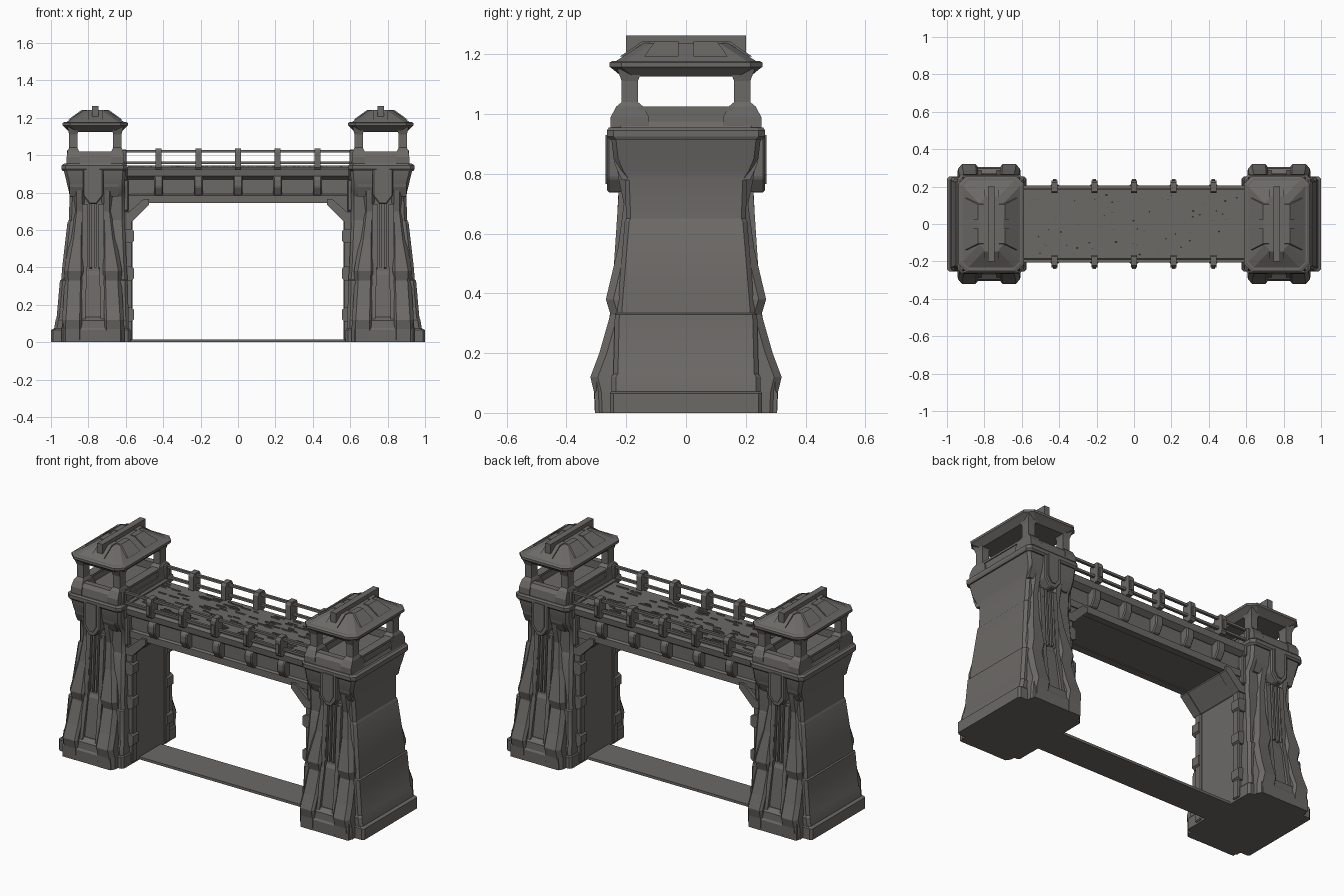
import bpy, bmesh, random

random.seed(4)
if "Cube" in bpy.data.objects:
    bpy.data.objects.remove(bpy.data.objects["Cube"])

stone = bpy.data.materials.new("weathered_grey")
stone.use_nodes = True
GREY = (0.150, 0.142, 0.134, 1)
stone.diffuse_color = GREY
bsdf = next(n for n in stone.node_tree.nodes if n.type == 'BSDF_PRINCIPLED')
bsdf.inputs["Base Color"].default_value = GREY
bsdf.inputs["Roughness"].default_value = 0.9


def finish(name, bm, mirror, bevel=0):
    """Turn a bmesh into an object, mirrored over the given axes."""
    bmesh.ops.recalc_face_normals(bm, faces=bm.faces)
    me = bpy.data.meshes.new(name)
    bm.to_mesh(me)
    bm.free()
    me.materials.append(stone)
    ob = bpy.data.objects.new(name, me)
    bpy.context.collection.objects.link(ob)
    if bevel:
        b = ob.modifiers.new("bevel", 'BEVEL')
        b.width, b.segments = bevel, 1
    if mirror:
        m = ob.modifiers.new("mirror", 'MIRROR')
        m.use_axis = ('x' in mirror, 'y' in mirror, False)
        m.use_mirror_merge = False


def skin(bm, rings):
    """Join equal rings of points into a capped solid."""
    loops = [[bm.verts.new(p) for p in r] for r in rings]
    n = len(loops[0])
    for a, b in zip(loops, loops[1:]):
        for i in range(n):
            j = (i + 1) % n
            bm.faces.new((a[i], a[j], b[j], b[i]))
    bm.faces.new(loops[0][::-1])
    bm.faces.new(loops[-1])


def rect(x0, x1, y0, y1, z):
    return [(x0, y0, z), (x1, y0, z), (x1, y1, z), (x0, y1, z)]


def box(name, x, y, z, mirror="xy", bevel=0):
    bm = bmesh.new()
    skin(bm, [rect(*x, *y, h) for h in z])
    finish(name, bm, mirror, bevel)


def prism(name, pts, axis, a, b, mirror="xy", bevel=0):
    """Extrude a profile: (y, z) along x, or (x, z) along y."""
    bm = bmesh.new()
    put = (lambda p, t: (t, p[0], p[1])) if axis == 'x' else (lambda p, t: (p[0], t, p[1]))
    skin(bm, [[put(p, t) for p in pts] for t in (a, b)])
    finish(name, bm, mirror, bevel)


def octagon(x0, x1, y, c, z):
    return [(x0 + c, -y, z), (x1 - c, -y, z), (x1, c - y, z), (x1, y - c, z),
            (x1 - c, y, z), (x0 + c, y, z), (x0, y - c, z), (x0, c - y, z)]


def tower(name, rows, c):
    """Stack of cut-corner sections given as (z, x0, x1, half depth)."""
    bm = bmesh.new()
    skin(bm, [octagon(x0, x1, y, c, z) for z, x0, x1, y in rows])
    finish(name, bm, "x")


# Tower shafts with plinth, side bands and capital
tower("tower_plinth", [(0, .575, 1, .255), (.065, .575, 1, .255), (.072, .58, .985, .25)], .012)
tower("tower_shaft", [
    (.06, .585, .985, .25), (.12, .585, .975, .25), (.13, .585, .97, .243),
    (.33, .59, .952, .238), (.335, .59, .945, .23), (.4, .595, .94, .225),
    (.64, .605, .912, .205), (.65, .605, .905, .2), (.78, .605, .9, .205),
    (.81, .605, .905, .225), (.85, .605, .915, .242), (.92, .6, .932, .25)], .015)
tower("tower_cornice", [(.915, .6, .938, .257), (.925, .59, .943, .265),
                        (.945, .59, .943, .265), (.955, .6, .93, .258)], .022)
prism("front_plinth", [(.2, 0), (.304, 0), (.306, .065), (.3, .075), (.298, .115), (.27, .135), (.2, .135)],
      'x', .622, .935)

# Flared buttresses, a pair on the front and back of each tower
MID = .775
BUTTRESS = [(0, .06, .168, .305), (.07, .06, .168, .308), (.12, .06, .165, .32),
            (.2, .058, .16, .29), (.33, .055, .152, .253), (.38, .052, .155, .268),
            (.55, .052, .125, .228), (.7, .046, .108, .208), (.78, .046, .108, .225),
            (.92, .046, .11, .245)]
for side, label in ((1, "outer"), (-1, "inner")):
    bm = bmesh.new()
    skin(bm, [[(MID + side * i, .15, z), (MID + side * o, .15, z),
               (MID + side * o, y - .025, z), (MID + side * (o - .02), y, z),
               (MID + side * (i + .012), y, z), (MID + side * i, y - .015, z)]
              for z, i, o, y in BUTTRESS])
    finish(label + "_buttress", bm, "xy")
    # Slanted braces beside the ribs
    bm = bmesh.new()
    skin(bm, [rect(MID + side * a - .012, MID + side * a + .012, y - .05, y, z)
              for z, a, y in ((.07, .055, .295), (.36, .046, .25), (.74, .046, .225))])
    finish(label + "_slanted_brace", bm, "xy")

# Centre panel, ribs and shield between the buttresses
prism("centre_panel", [(.1, .07), (.27, .07), (.266, .14), (.24, .36), (.23, .38),
                       (.208, .74), (.1, .74)], 'x', .725, .825)
for i in range(4):
    x = MID - .036 + i * .024
    prism("vertical_rib", [(.2, .38 + .02 * (i % 2)), (.244, .4), (.226, .74), (.18, .74)],
          'x', x - .006, x + .006)
prism("front_capital", [(.15, .78), (.215, .78), (.238, .83), (.25, .92), (.15, .92)],
      'x', .64, .9)


def shield(w, top, low, tip):
    return [(MID - w, top), (MID - w, low), (MID - w * .35, tip),
            (MID + w * .35, tip), (MID + w, low), (MID + w, top)]


prism("shield", shield(.055, .952, .785, .738), 'y', .2, .264, bevel=.006)
prism("shield_face", shield(.034, .93, .8, .765), 'y', .25, .27)

# Lookout: floor, parapet and corner posts
CX = .763
tower("lookout_floor", [(.95, .605, .92, .25), (.975, .61, .91, .245)], .03)
for s in (1, -1):
    prism("side_parapet", [(0, .95), (.2, .95), (.2, 1.02), (0, 1.02)], 'x',
          CX + s * .105, CX + s * .145)
    x = CX + s * .118
    bm = bmesh.new()
    skin(bm, [rect(x - w, x + w, .188 - d, .188 + d, z)
              for z, w, d in ((.95, .035, .064), (.99, .035, .064), (1.025, .03, .045),
                              (1.04, .022, .027), (1.11, .022, .027), (1.15, .032, .042))])
    finish("corner_post", bm, "xy")
    box("parapet_cap", (CX + s * .125 - .025, CX + s * .125 + .025), (0, .16), (1.012, 1.025))
prism("end_parapet", [(.195, .95), (.252, .95), (.245, 1), (.23, 1.02), (.195, 1.02)],
      'x', CX - .125, CX + .125)

# Hipped roof with eaves, raised panels and ridge beam
tower("roof_eaves", [(1.125, CX - .14, CX + .14, .215), (1.15, CX - .165, CX + .165, .245),
                     (1.158, CX - .174, CX + .174, .256), (1.172, CX - .174, CX + .174, .256),
                     (1.178, CX - .162, CX + .162, .245)], .04)
tower("roof_slopes", [(1.175, CX - .158, CX + .158, .238), (1.18, CX - .15, CX + .15, .23),
                      (1.238, CX - .065, CX + .065, .14)], .03)
for s in (1, -1):
    bm = bmesh.new()
    for t in (1, -1):
        skin(bm, [rect(CX + s * a, CX + s * b, t * .025, t * y, z)
                  for a, b, y, z in ((.11, .142, .14, 1.192), (.04, .072, .105, 1.242))])
    finish("roof_panel", bm, "x")
prism("roof_end_panel", [(.11, 1.19), (.222, 1.192), (.148, 1.242), (.09, 1.242)],
      'x', CX - .04, CX + .04)
box("ridge_beam", (CX - .018, CX + .018), (-.2, .2), (1.19, 1.263), "x")

# Gate frame: jambs, clamps, corner braces and threshold
box("jamb", (.574, .62), (0, .165), (0, .8))
box("jamb_edge", (.565, .61), (.13, .178), (.01, .7), bevel=.005)
for z in (.11, .33, .53):
    prism("jamb_clamp", [(.555, z + .012), (.572, z), (.61, z), (.61, z + .075),
                         (.572, z + .075), (.555, z + .063)], 'y', .135, .19)
prism("corner_brace", [(.62, .63), (.567, .65), (.48, .742), (.48, .78), (.62, .78)],
      'y', -.165, .165, "x")
prism("corner_brace_trim", [(.61, .645), (.565, .645), (.475, .737), (.475, .765),
                            (.505, .765), (.59, .69), (.61, .69)], 'y', .13, .185)
box("threshold", (-.6, .6), (-.1, .1), (0, .015), "")

# Bridge girder and ledges
prism("girder", [(-.16, .75), (.16, .75), (.16, .93), (-.16, .93)], 'x', -.63, .63, "")
prism("lower_flange", [(.13, .745), (.172, .745), (.172, .785), (.16, .792), (.13, .792)],
      'x', -.62, .62, "y")
prism("upper_ledge", [(.13, .87), (.168, .87), (.195, .888), (.2, .925), (.185, .937), (.13, .937)],
      'x', -.62, .62, "y")
box("abutment", (.59, .64), (.1, .205), (.865, .945), bevel=.006)
box("abutment_bracket", (.585, .64), (.1, .19), (.7, .87), bevel=.006)

# Timber deck with scattered raised grain
box("deck", (-.63, .63), (-.18, .18), (.92, .938), "")
bm = bmesh.new()
for i in range(130):
    x, y = random.uniform(-.6, .52), random.uniform(-.165, .165)
    skin(bm, [rect(x, x + random.uniform(.02, .08), y, y + .004, z) for z in (.93, .945)])
finish("deck_grain", bm, "")

# Corbels, railing posts and rails
for i in range(5):
    x = (i - 2) * .212
    prism("corbel", [(.14, .785), (.185, .785), (.212, .83), (.212, .872), (.2, .888), (.14, .888)],
          'x', x - .024, x + .024, "y", .006)
    prism("railing_post", [(.165, .93), (.175, .922), (.222, .922), (.232, .935), (.232, 1.02),
                           (.222, 1.036), (.175, 1.036), (.165, 1.02)],
          'x', x - .016, x + .016, "y")
    box("post_clamp", (x - .01, x + .01), (.19, .24), (.945, 1), "y")
for z in (.96, 1.02):
    box("rail", (-.62, .62), (.19, .206), (z - .007, z + .007), "y")
box("end_railing_post", (.595, .62), (.182, .215), (.93, 1.03), bevel=.005)

# Soften only the shallow bends of the tower shafts
shaft = bpy.data.objects["tower_shaft"]
bpy.context.view_layer.objects.active = shaft
shaft.select_set(True)
bpy.ops.object.shade_smooth_by_angle(angle=.5)
